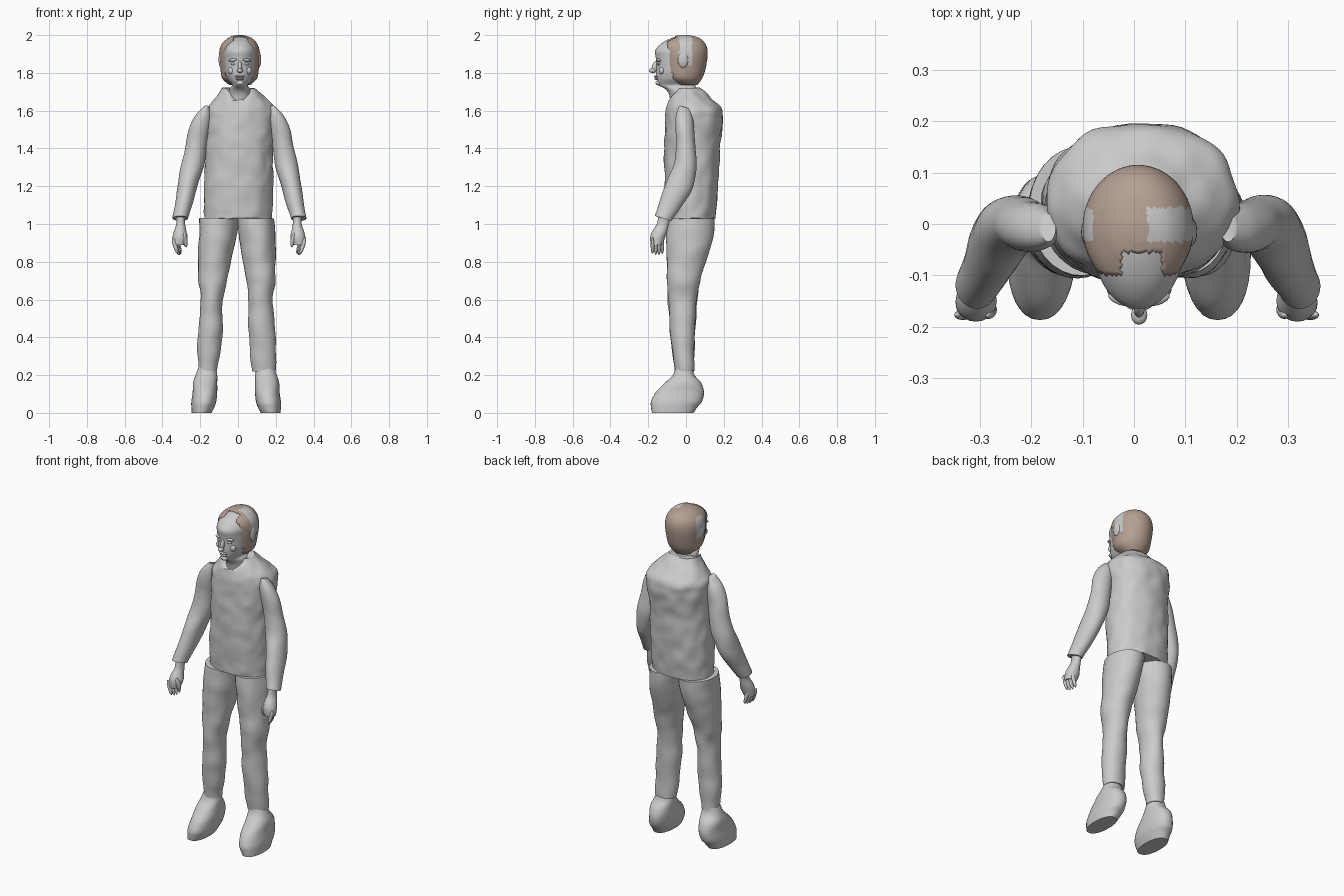
import bpy, bmesh, math
from mathutils import Vector, noise

old = bpy.data.objects.get("Cube")
if old:
    bpy.data.objects.remove(old)


def material(name, color):
    mat = bpy.data.materials.new(name)
    mat.use_nodes = True
    mat.diffuse_color = (*color, 1)
    shader = mat.node_tree.nodes["Principled BSDF"]
    shader.inputs["Base Color"].default_value = (*color, 1)
    shader.inputs["Roughness"].default_value = 0.8
    return mat


GREY = material("plain grey", (0.6, 0.6, 0.6))
BROWN = material("hair brown", (0.46, 0.35, 0.29))


def finish(name, bm, mats):
    bmesh.ops.recalc_face_normals(bm, faces=bm.faces)
    mesh = bpy.data.meshes.new(name)
    bm.to_mesh(mesh)
    bm.free()
    obj = bpy.data.objects.new(name, mesh)
    bpy.context.collection.objects.link(obj)
    for mat in mats:
        mesh.materials.append(mat)
    bpy.ops.object.select_all(action="DESELECT")
    obj.select_set(True)
    bpy.context.view_layer.objects.active = obj
    bpy.ops.object.shade_smooth_by_angle(angle=math.radians(50))
    return obj


def spline(rings, steps):
    """Smoothly blend between neighbouring rings."""
    out = []
    for i in range(len(rings) - 1):
        a, b, c, d = (Vector(rings[min(max(i + k, 0), len(rings) - 1)]) for k in (-1, 0, 1, 2))
        for s in range(steps):
            t = s / steps
            out.append(b + (c - a) * (t / 2) + (a * 2 - b * 5 + c * 4 - d) * (t * t / 2)
                       + (b * 3 - a - c * 3 + d) * (t ** 3 / 2))
    return out + [Vector(rings[-1])]


def loft(rings, seg=32, steps=4, power=1.0, tilt=0.0):
    """Skin oval rings given as (z, x min, x max, y min, y max)."""
    bm = bmesh.new()
    rows = []
    for z, xa, xb, ya, yb in spline(rings, steps):
        row = []
        for i in range(seg):
            c, s = (math.cos(i * math.tau / seg), math.sin(i * math.tau / seg))
            c, s = (math.copysign(abs(v) ** power, v) for v in (c, s))
            y = s * (yb - ya) / 2
            row.append(bm.verts.new(((xa + xb) / 2 + c * (xb - xa) / 2, (ya + yb) / 2 + y, z + tilt * y)))
        rows.append(row)
    for low, high in zip(rows, rows[1:]):
        for i in range(seg):
            j = (i + 1) % seg
            bm.faces.new((low[i], low[j], high[j], high[i]))
    bm.faces.new(rows[0])
    bm.faces.new(rows[-1])
    return bm


def wrinkle(bm, amount, scale):
    """Push the cloth in and out slightly."""
    bm.normal_update()
    for v in bm.verts:
        v.co += v.normal * Vector((1, 1, 0)).length / 1.5 * amount * noise.noise(v.co * scale)


def ball(name, loc, size, rot=(0, 0, 0)):
    bm = bmesh.new()
    bmesh.ops.create_uvsphere(bm, u_segments=16, v_segments=10, radius=1)
    obj = finish(name, bm, [GREY])
    obj.location, obj.scale, obj.rotation_euler = loc, size, rot
    return obj


# Jacket body with a notched collar
torso = loft([(1.03, -.18, .18, -.10, .155), (1.2, -.18, .185, -.11, .17),
              (1.4, -.17, .185, -.115, .18), (1.55, -.17, .2, -.11, .195),
              (1.61, -.165, .197, -.105, .19), (1.66, -.125, .15, -.09, .14),
              (1.72, -.085, .09, -.06, .075)], seg=64, steps=8, power=0.9)
wrinkle(torso, 0.008, 16)
for v in torso.verts:
    if v.co.z > 1.66 and v.co.y < 0:
        dip = max(0, 1 - abs(v.co.x) / .07)
        v.co.z -= dip * (v.co.z - 1.65)
finish("jacket_body", torso, [GREY])

# Limb profiles as (z, inner, outer, y min, y max)
LEG = [(.22, .092, .205, -.06, .043), (.4, .07, .207, -.08, .045), (.6, .068, .19, -.095, .06),
       (.7, .05, .205, -.1, .075), (.8, .03, .205, -.1, .105), (.92, .008, .203, -.105, .143),
       (1.03, -.005, .198, -.1, .152)]
FOOT = [(0, .13, .235, -.18, .04), (.03, .115, .237, -.185, .06), (.06, .105, .237, -.185, .085),
        (.11, .1, .23, -.16, .095), (.16, .1, .228, -.11, .08), (.2, .1, .215, -.07, .045),
        (.24, .11, .2, -.055, .035)]
ARM = [(1.03, .272, .355, -.165, -.075), (1.1, .25, .342, -.14, -.03), (1.2, .222, .328, -.105, .03),
       (1.3, .19, .312, -.065, .055), (1.4, .175, .288, -.052, .052), (1.5, .158, .27, -.055, .045),
       (1.57, .15, .235, -.05, .035), (1.62, .16, .19, -.035, .02)]
HAND = [(.89, .285, .352, -.187, -.125), (.93, .272, .352, -.19, -.11), (.96, .278, .345, -.18, -.1),
        (1.0, .285, .332, -.155, -.09), (1.05, .285, .335, -.145, -.08)]


def side_rings(rings, side, shift=0.0, inner=1.0, outer=1.0):
    return [(z, side * a * inner + shift, side * b * outer + shift, ya, yb) for z, a, b, ya, yb in rings]


for side, label in ((-1, "right"), (1, "left")):
    # Trousers and shoe
    leg = loft(side_rings(LEG, side, 0, 1 - side * .18, 1 - side * .03), steps=8)
    wrinkle(leg, 0.008, 10)
    finish(label + "_trouser_leg", leg, [GREY])
    finish(label + "_shoe", loft(side_rings(FOOT, side, -.01), power=.9), [GREY])
    # Sleeve and hand
    arm = loft(side_rings(ARM, side, .008), steps=6, tilt=-.3)
    wrinkle(arm, 0.004, 10)
    finish(label + "_sleeve", arm, [GREY])
    finish(label + "_palm", loft(side_rings(HAND, side, .005), seg=20), [GREY])
    for i in range(4):
        ball(label + "_finger", (side * (.338 - i * .006) + .005, -.177 + i * .017, .876 + abs(i - 1.5) * .006),
             (.011, .01, .045), (0, side * .3, 0))
    ball(label + "_thumb", (side * .285 + .005, -.17, .915), (.012, .013, .04), (.2, side * .15, 0))

# Head and neck
finish("head", loft([
    (1.6, -.06, .08, -.08, .07), (1.68, -.052, .072, -.088, .06), (1.715, -.045, .065, -.11, .055),
    (1.735, -.032, .052, -.146, .05), (1.765, -.055, .075, -.154, .065), (1.8, -.07, .088, -.158, .08),
    (1.84, -.078, .095, -.157, .095), (1.88, -.08, .098, -.16, .102), (1.92, -.08, .098, -.163, .1),
    (1.96, -.065, .083, -.125, .085), (1.985, -.035, .055, -.075, .05), (1.996, -.01, .03, -.035, .01)],
    seg=48), [GREY])

# Face features, gently raised from the head
MID = .01
ball("nose_bridge", (MID, -.163, 1.832), (.011, .017, .034), (-.3, 0, 0))
ball("nose_tip", (MID, -.177, 1.812), (.016, .019, .012))
ball("upper_lip", (MID, -.157, 1.781), (.026, .012, .006))
ball("lower_lip", (MID, -.155, 1.769), (.022, .012, .007))
ball("chin", (MID, -.145, 1.747), (.022, .016, .014))
for side, label in ((-1, "right"), (1, "left")):
    ball(label + "_brow", (MID + side * .035, -.145, 1.868), (.026, .013, .008), (0, side * .12, side * .3))
    ball(label + "_eye", (MID + side * .033, -.144, 1.847), (.014, .009, .007))
    ball(label + "_cheek", (MID + side * .043, -.128, 1.812), (.02, .016, .02))
    ball(label + "_ear", (MID + side * .1, -.015, 1.87), (.013, .028, .042))

# Swept-back hair shell, open at the face, with bare patches over the ears
hair = loft([(1.735, -.045, .065, -.04, .06), (1.77, -.083, .1, -.1, .085),
             (1.82, -.093, .11, -.12, .103), (1.9, -.1, .116, -.13, .115),
             (1.95, -.088, .104, -.13, .105), (1.985, -.052, .072, -.085, .07),
             (2.0, -.015, .03, -.035, .015)], seg=72, steps=8)
gone = []
for f in hair.faces:
    c = f.calc_center_median()
    hairline = -.055 if abs(c.x - .015) < .04 else -.098
    if c.z < 1.8:
        hairline = -.07
    if c.y < hairline:
        gone.append(f)
    bare = (c.x > .025 or c.x < -.08) and -.035 < c.y < .032 and c.z > 1.85 - c.y * .5
    f.material_index = 1 if bare else 0
bmesh.ops.delete(hair, geom=gone, context="FACES")
shell = finish("hair", hair, [BROWN, GREY])
thick = shell.modifiers.new("thickness", "SOLIDIFY")
thick.thickness = .008
thick.offset = -1
